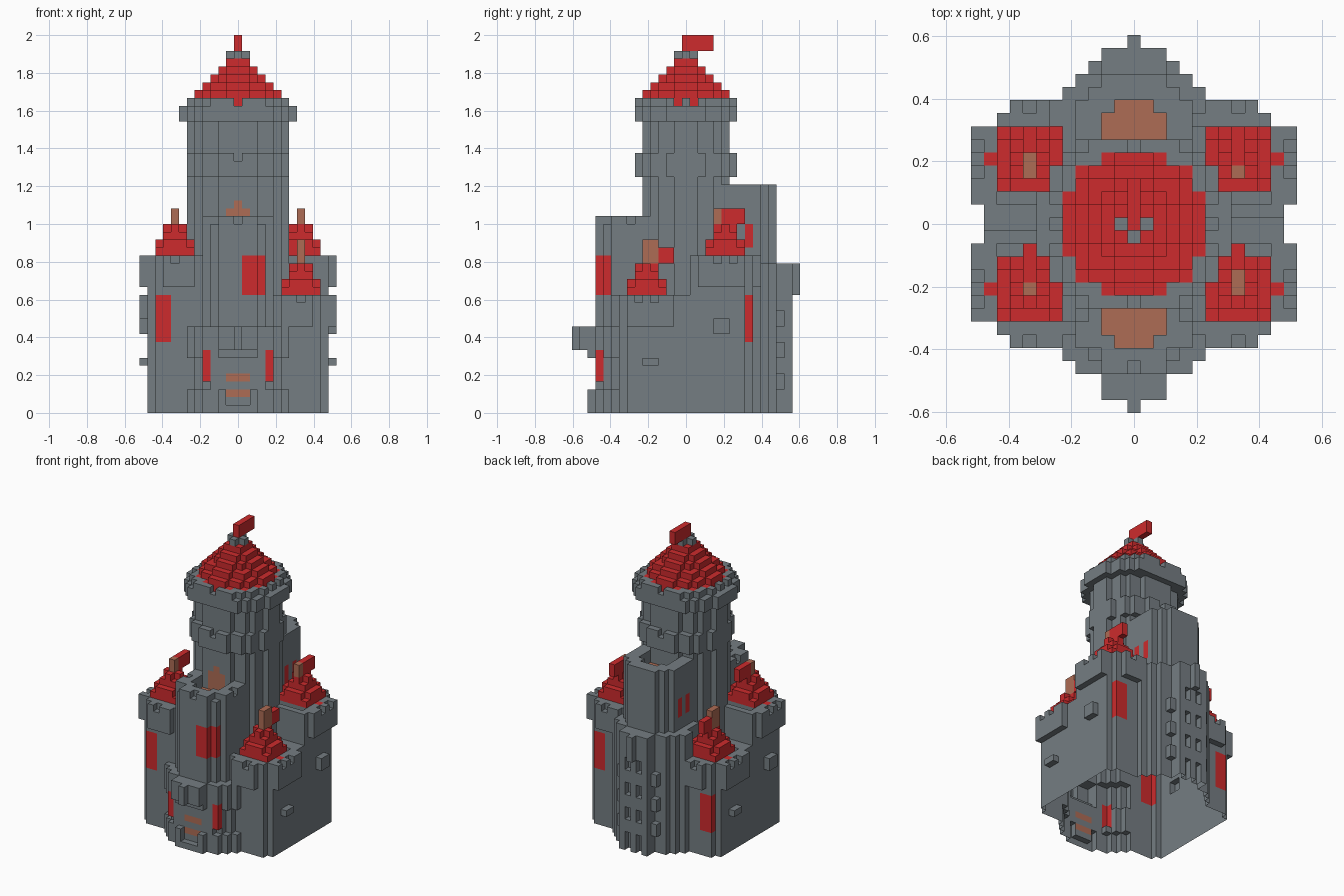
import bpy, bmesh

if "Cube" in bpy.data.objects:
    bpy.data.objects.remove(bpy.data.objects["Cube"])

U = 1 / 24                      # size of one block
cells = {}                      # (i, j, k) -> (part name, material slot)
GREY, RED, WOOD = 0, 1, 2


def material(name, rgb):
    m = bpy.data.materials.new(name)
    m.diffuse_color = (*rgb, 1)
    m.use_nodes = True
    m.node_tree.nodes["Principled BSDF"].inputs["Base Color"].default_value = m.diffuse_color
    return m


MATS = [material("stone grey", (0.178, 0.206, 0.224)),
        material("roof red", (0.61, 0.024, 0.026)),
        material("wood brown", (0.42, 0.150, 0.090))]


def box(part, mat, i, j, k):
    """Fill blocks over inclusive ranges."""
    for a in range(min(i), max(i) + 1):
        for b in range(min(j), max(j) + 1):
            for c in range(min(k), max(k) + 1):
                cells[a, b, c] = (part, mat)


def rows(part, mat, table, sign, k):
    """Plan given as {row: half width}; sign flips front and back."""
    for j, w in table.items():
        box(part, mat, (-w, w), (j * sign, j * sign), k)


def disc(part, mat, radius, k, ci=0, cj=0, rule=None):
    n = int(radius) + 1
    for a in range(-n, n + 1):
        for b in range(-n, n + 1):
            if a * a + b * b <= radius * radius and (rule is None or rule(a, b)):
                box(part, mat, (ci + a, ci + a), (cj + b, cj + b), k)


def carve(i, j, k):
    for a in range(i[0], i[1] + 1):
        for b in range(j[0], j[1] + 1):
            for c in range(k[0], k[1] + 1):
                cells.pop((a, b, c), None)


# castle body between the corner towers
box("castle_body", GREY, (-11, 11), (-7, 7), (0, 10))
box("castle_body", GREY, (-11, 11), (-1, 1), (11, 14))


# corner towers: two tall, two short
def corner_tower(name, sx, sy, top, pole_j):
    wall, roof = name + "_tower", name + "_roof"
    X = lambda a, b: (sx * a, sx * b)
    Y = lambda a, b: (sy * a, sy * b)
    box(wall, GREY, X(4, 11), Y(1, 7), (0, top - 1))
    box(wall, GREY, X(4, 10), Y(8, 8), (0, top - 1))
    # overhanging parapet with gaps between the merlons
    box(wall, GREY, X(11, 12), Y(2, 7), (top - 4, top - 1))
    box(wall, GREY, X(6, 9), Y(9, 9), (top - 4, top - 1))
    for a, b in ((12, 4), (12, 6), (8, 9)):
        cells.pop((sx * a, sy * b, top - 1), None)
    for a in range(5, 11):
        for b in range(2, 8):
            if abs(a - 8) > 2 or abs(b - 5) > 2:
                cells.pop((sx * a, sy * b, top - 1), None)
    # stepped roof with small spurs at the eaves
    ci, cj = sx * 8, sy * 5
    box(roof, RED, (ci - 3, ci + 3), (cj, cj), (top - 1, top - 1))
    for k, r in enumerate((2.9, 2.3, 1.5, 1.1)):
        disc(roof, RED, r, (top + k, top + k), ci, cj)
    tall = top == 20
    for j in pole_j:
        box(name + "_pole", WOOD, (ci, ci), (j, j), (top + 4, top + (5 if tall else 6)))
    j = max(pole_j)
    box(name + "_flag", RED, (ci, ci), (j + 1, j + (3 if tall else 2)), (top + 4, top + 5))
    # window ledges on the outer wall
    box(wall, GREY, X(12, 12), Y(4, 5), (10, 11) if tall else (6, 6))


corner_tower("front_left", -1, -1, 20, (-5,))
corner_tower("front_right", 1, -1, 15, (-5, -4))
corner_tower("back_left", -1, 1, 15, (4, 5))
corner_tower("back_right", 1, 1, 20, (4,))
# cloth banners on the tower corners
box("front_left_banner", RED, (-10, -9), (-8, -8), (9, 14))
box("back_right_banner", RED, (9, 10), (8, 8), (9, 14))
box("back_left_banner", RED, (-10, -9), (8, 8), (4, 9))

# front gatehouse: wall, plinth, overhanging parapet
inner = {j: 5 for j in range(5, 10)}
crown = {**inner, 8: 6, 9: 6, 10: 5, 11: 4, 12: 2}
rows("gatehouse", GREY, {**inner, 10: 4, 11: 3}, -1, (0, 10))
rows("gatehouse", GREY, crown, -1, (0, 2))
rows("gatehouse", GREY, crown, -1, (7, 7))
rows("gatehouse", GREY, {**crown, 13: 2, 14: 0}, -1, (8, 10))
carve((-1, 1), (-12, -12), (1, 4))
for k in (2, 4):
    box("gate", WOOD, (-1, 1), (-11, -11), (k, k))
for s in (-1, 1):
    box("gate_banner", RED, (4 * s, 4 * s), (-11, -11), (4, 7))

# back bastion with ribs all round and parapet
rows("back_bastion", GREY, {**inner, 10: 4, 11: 3, 12: 2}, 1, (0, 18))
rows("back_bastion", GREY, {**crown, 13: 2, 14: 0}, 1, (15, 18))
for i, j in ((0, 13), (2, 13), (4, 11), (5, 10), (6, 9)):
    for s in (-1, 1):
        box("back_bastion", GREY, (s * i, s * i), (j, j), (0, 14))
for s in (-1, 1):
    for k in (3, 7, 11):
        box("back_bastion", GREY, (s, s), (13, 13), (k, k + 1))
        box("back_bastion", GREY, (s * 3, s * 3), (12, 12), (k, k + 1))


# upper turrets, with sunk wooden floors
def turret(name, sign, base, top):
    plan = {**{j: 4 for j in range(4, 10)}, 10: 3, 11: 2}
    rows(name, GREY, plan, sign, (base, top - 1))
    floor = {6: 2, 7: 2, 8: 2, 9: 1}
    for j, w in floor.items():
        y = j * sign
        carve((-w, w), (y, y), (top - 2, top - 1))
        box(name + "_floor", WOOD, (-w, w), (y, y), (top - 3, top - 3))


turret("front_turret", -1, 11, 25)
turret("back_turret", 1, 19, 29)
for i, j in ((0, -11), (-3, -10), (3, -10), (-4, -7), (4, -7)):
    carve((i, i), (j, j), (24, 24))
box("front_turret_banner", RED, (1, 2), (-11, -11), (15, 19))
box("front_turret_banner", RED, (3, 3), (-10, -10), (15, 19))
for s in (-1, 1):
    for j in (6, 8):
        box("back_turret_banner", RED, (4 * s, 4 * s), (j, j), (21, 23))

# main keep: shaft, buttresses, belt and cornice
disc("keep", GREY, 5.7, (11, 39))
disc("keep", GREY, 6.5, (30, 32))
disc("keep", GREY, 7.3, (37, 38), rule=lambda a, b: abs(b) < 7)
disc("keep", GREY, 6.8, (39, 39),
     rule=lambda a, b: (a + 2 * b) % 4 != 0 or a * a + b * b < 33)
for s in (-1, 1):
    for j in (-3, 3):
        box("keep", GREY, (5 * s, 5 * s), (j, j), (15, 36))
    box("keep", GREY, (6 * s, 6 * s), (-1, 1), (15, 36))
    carve((0, 0), (6 * s, 6 * s), (32, 32))
# pointed door from the keep to the front turret
box("keep_door", WOOD, (-1, 1), (-5, -5), (23, 25))
box("keep_door", WOOD, (0, 0), (-5, -5), (26, 26))

# keep roof, finial and flag
disc("keep_roof", RED, 5.7, (39, 39))
for n, r in enumerate((5.1, 4.3, 3.3, 2.5, 1.5)):
    disc("keep_roof", RED, r, (40 + n, 40 + n))
disc("finial", GREY, 1.0, (45, 45))
box("keep_flag", RED, (0, 0), (0, 3), (46, 47))

# turn the blocks into one mesh per part, leaving out hidden faces and the open bottom
SIDES = {(1, 0, 0): ((1, 0, 0), (1, 1, 0), (1, 1, 1), (1, 0, 1)),
         (-1, 0, 0): ((0, 0, 0), (0, 0, 1), (0, 1, 1), (0, 1, 0)),
         (0, 1, 0): ((0, 1, 0), (0, 1, 1), (1, 1, 1), (1, 1, 0)),
         (0, -1, 0): ((0, 0, 0), (1, 0, 0), (1, 0, 1), (0, 0, 1)),
         (0, 0, 1): ((0, 0, 1), (1, 0, 1), (1, 1, 1), (0, 1, 1)),
         (0, 0, -1): ((0, 0, 0), (0, 1, 0), (1, 1, 0), (1, 0, 0))}
parts = {}
for pos, (part, mat) in cells.items():
    parts.setdefault((part, mat), []).append(pos)
for (part, mat), blocks in parts.items():
    bm, verts = bmesh.new(), {}
    for i, j, k in blocks:
        for (dx, dy, dz), corners in SIDES.items():
            if (i + dx, j + dy, k + dz) in cells or k + dz < 0:
                continue
            face = []
            for a, b, c in corners:
                p = (i + a, j + b, k + c)
                if p not in verts:
                    verts[p] = bm.verts.new(((p[0] - .5) * U, (p[1] - .5) * U, p[2] * U))
                face.append(verts[p])
            bm.faces.new(face)
    bmesh.ops.dissolve_limit(bm, angle_limit=0.01, verts=bm.verts, edges=bm.edges)
    mesh = bpy.data.meshes.new(part)
    bm.to_mesh(mesh)
    bm.free()
    mesh.materials.append(MATS[mat])
    bpy.context.collection.objects.link(bpy.data.objects.new(part, mesh))
